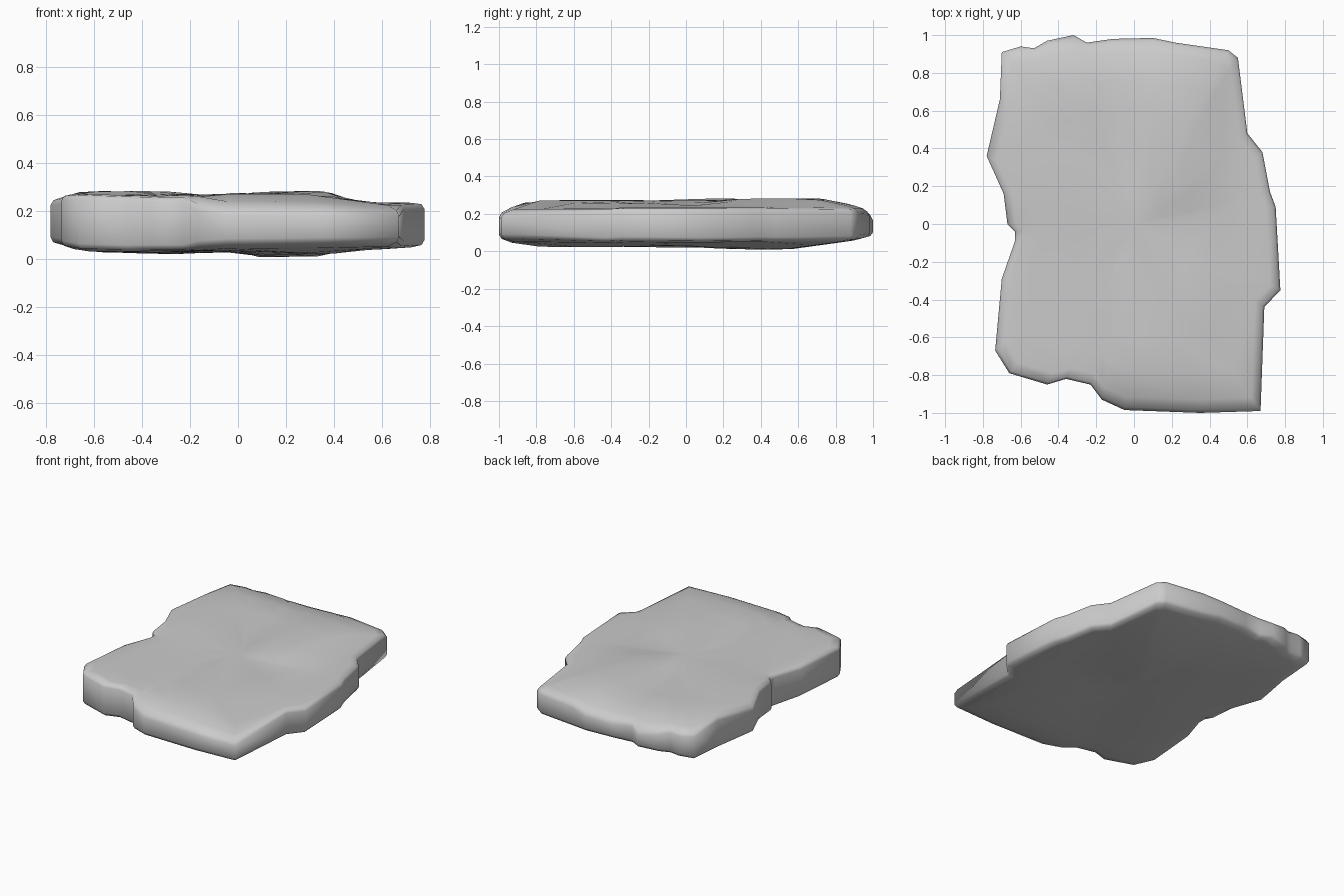
import bpy, bmesh, math

old = bpy.data.objects.get("Cube")
if old:
    bpy.data.objects.remove(old, do_unlink=True)

# Plan outline of the slab, clockwise from the back right corner
OUTLINE = [(-.70, .91), (-.60, .94), (-.53, .93), (-.46, .97), (-.32, 1), (-.25, .96),
           (-.11, .98), (.10, .985), (.22, .96), (.50, .92), (.55, .88), (.60, .48),
           (.68, .38), (.72, .17), (.75, .09), (.775, -.35), (.69, -.44), (.67, -.99),
           (.35, -1), (-.05, -.985), (-.17, -.93), (-.23, -.85), (-.36, -.82),
           (-.46, -.85), (-.66, -.79), (-.735, -.67), (-.70, -.29), (-.63, -.09),
           (-.63, -.04), (-.67, 0), (-.69, .16), (-.78, .36), (-.71, .66)]

# Height limits of the upper and lower faces along each axis
TOP_X = [(-.78, .26), (-.62, .29), (-.3, .282), (-.1, .265), (.08, .29), (.36, .285), (.5, .237), (.78, .235)]
TOP_Y = [(-1, .21), (-.93, .24), (-.85, .275), (-.1, .275), (.5, .295), (.75, .28), (.95, .235), (1, .2)]
LOW_X = [(-.78, .06), (-.62, .03), (-.28, .02), (0, .03), (.1, .005), (.34, .005), (.48, .035), (.78, .05)]
LOW_Y = [(-1, .06), (-.85, .025), (0, .02), (.1, .012), (.5, .003), (.7, .03), (1, .07)]


def lerp_profile(points, t):
    if t <= points[0][0]:
        return points[0][1]
    for (a, u), (b, v) in zip(points, points[1:]):
        if t <= b:
            return u + (v - u) * (t - a) / (b - a)
    return points[-1][1]


def bump(x, y, cx, cy, radius):
    return math.exp(-((x - cx) ** 2 + (y - cy) ** 2) / radius ** 2)


def top_height(x, y):
    z = min(lerp_profile(TOP_X, x), lerp_profile(TOP_Y, y))
    z -= .025 * bump(x, y, .28, 0, .14) + .015 * bump(x, y, -.38, .5, .14)
    return z - .006 * (1 + math.sin(7 * x + 3 * y))


def low_height(x, y):
    z = max(lerp_profile(LOW_X, x), lerp_profile(LOW_Y, y))
    return z + .005 * (1 + math.sin(6 * x - 4 * y))


bm = bmesh.new()


def add_ring(scale, height, rim=0):
    ring = []
    for x, y in OUTLINE:
        px, py = x * scale, y * scale
        ring.append(bm.verts.new((px, py, height(px, py) + rim)))
    return ring


def bridge(a, b):
    n = len(a)
    for i in range(n):
        j = (i + 1) % n
        bm.faces.new((a[i], a[j], b[j], b[i]))


def cap(ring, height, flip):
    centre = bm.verts.new((0, 0, height(0, 0)))
    for i, v in enumerate(ring):
        w = ring[(i + 1) % len(ring)]
        bm.faces.new((centre, v, w) if flip else (centre, w, v))


# Rings run from the middle of the underside, round the rim, to the middle of the top
SCALES = (.2, .4, .6, .78, .93)
rings = [add_ring(s, low_height) for s in SCALES]
rings.append(add_ring(.985, low_height, .006))
rings.append(add_ring(1, low_height, .025))
rings.append(add_ring(1, top_height, -.025))
rings.append(add_ring(.985, top_height, -.006))
rings += [add_ring(s, top_height) for s in reversed(SCALES)]
for a, b in zip(rings, rings[1:]):
    bridge(a, b)
cap(rings[0], low_height, True)
cap(rings[-1], top_height, False)
bmesh.ops.recalc_face_normals(bm, faces=bm.faces)

mesh = bpy.data.meshes.new("stone_slab")
bm.to_mesh(mesh)
bm.free()

# Plain grey stone
stone = bpy.data.materials.new("grey stone")
stone.use_nodes = True
grey = (.6, .6, .6, 1)
stone.diffuse_color = grey
stone.node_tree.nodes["Principled BSDF"].inputs["Base Color"].default_value = grey
mesh.materials.append(stone)

slab = bpy.data.objects.new("stone_slab", mesh)
bpy.context.collection.objects.link(slab)
bpy.context.view_layer.objects.active = slab
slab.select_set(True)
bpy.ops.object.shade_smooth_by_angle(angle=math.radians(75))
